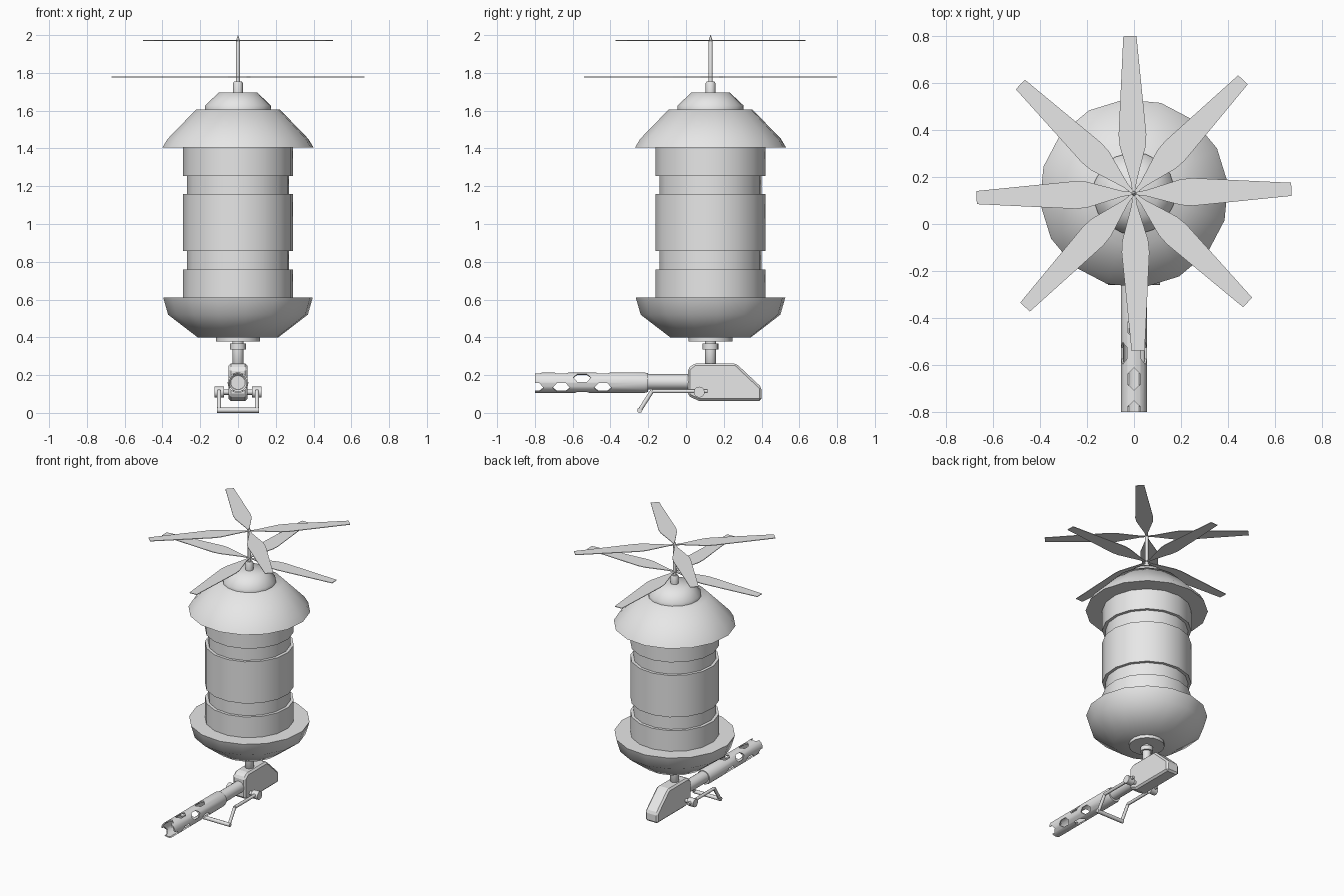
import bpy, bmesh, math
from mathutils import Vector

cube = bpy.data.objects.get("Cube")
if cube:
    bpy.data.objects.remove(cube, do_unlink=True)

# One plain grey for the whole machine
grey = bpy.data.materials.new("light_grey")
grey.use_nodes = True
grey.diffuse_color = (0.8, 0.8, 0.8, 1)
grey.node_tree.nodes["Principled BSDF"].inputs["Base Color"].default_value = (0.8, 0.8, 0.8, 1)

AXIS_Y = 0.13      # y of the vertical axis of the flying body
GUN_Z = 0.16       # height of the barrel axis


def activate(obj):
    bpy.ops.object.select_all(action='DESELECT')
    obj.select_set(True)
    bpy.context.view_layer.objects.active = obj


def finish(name, bm, angle=50, loc=(0, 0, 0), rot=(0, 0, 0)):
    bmesh.ops.recalc_face_normals(bm, faces=bm.faces)
    mesh = bpy.data.meshes.new(name)
    bm.to_mesh(mesh)
    bm.free()
    mesh.materials.append(grey)
    obj = bpy.data.objects.new(name, mesh)
    bpy.context.collection.objects.link(obj)
    obj.location = loc
    obj.rotation_euler = rot
    if angle:
        activate(obj)
        bpy.ops.object.shade_smooth_by_angle(angle=math.radians(angle))
    return obj


def lathe(name, profile, sides=16, closed=False, turn=6, loc=(0, AXIS_Y, 0), rot=(0, 0, 0)):
    """Turn a (radius, height) profile around z; closed makes a hollow ring."""
    bm = bmesh.new()
    rings = []
    for r, z in profile:
        angles = [math.radians(turn) + 2 * math.pi * i / sides for i in range(sides)]
        rings.append([bm.verts.new((r * math.cos(a), r * math.sin(a), z)) for a in angles])
    pairs = list(zip(rings, rings[1:]))
    if closed:
        pairs.append((rings[-1], rings[0]))
    else:
        bm.faces.new(rings[0])
        bm.faces.new(rings[-1])
    for a, b in pairs:
        for i in range(sides):
            j = (i + 1) % sides
            bm.faces.new((a[i], a[j], b[j], b[i]))
    return finish(name, bm, loc=loc, rot=rot)


def prism(bm, points, offset):
    """Extrude a closed outline along an offset vector."""
    base = [bm.verts.new(p) for p in points]
    top = [bm.verts.new(Vector(p) + Vector(offset)) for p in points]
    bm.faces.new(base)
    bm.faces.new(top)
    for i in range(len(base)):
        j = (i + 1) % len(base)
        bm.faces.new((base[i], base[j], top[j], top[i]))


def rod(bm, a, b, r, sides=8):
    """Add a straight round bar between two points."""
    a, b = Vector(a), Vector(b)
    d = b - a
    m = d.to_track_quat('Z', 'Y').to_matrix().to_4x4()
    m.translation = (a + b) / 2
    bmesh.ops.create_cone(bm, cap_ends=True, segments=sides, radius1=r, radius2=r,
                          depth=d.length, matrix=m)


# Body: bowl, ringed drum, roof and cap
lathe("base_bowl", [(0.215, 0.40), (0.372, 0.52), (0.398, 0.61)])
lathe("drum_body", [(0.293, 0.60), (0.293, 0.76), (0.272, 0.76), (0.272, 0.857),
                    (0.293, 0.857), (0.293, 1.16), (0.272, 1.16), (0.272, 1.255),
                    (0.293, 1.255), (0.293, 1.41)])
lathe("roof", [(0.402, 1.405), (0.375, 1.45), (0.222, 1.607)])
lathe("roof_cap", [(0.175, 1.60), (0.175, 1.628), (0.103, 1.695)])

# Mast with a collar and a pointed tip
lathe("mast_collar", [(0.026, 1.69), (0.026, 1.745), (0.02, 1.755)], 12)
lathe("mast", [(0.011, 1.74), (0.011, 1.97), (0.001, 2.0)], 10)


# Two four-bladed rotors
def rotor(name, z, turn):
    bm = bmesh.new()
    half = [(0.005, 0.006), (0.05, 0.012), (0.20, 0.055), (0.25, 0.059), (0.67, 0.028)]
    outline = half + [(x, -y) for x, y in reversed(half)]
    for k in range(4):
        a = math.radians(turn + 90 * k)
        c, s = math.cos(a), math.sin(a)
        prism(bm, [(x * c - y * s, x * s + y * c, 0) for x, y in outline], (0, 0, 0.004))
    finish(name, bm, angle=0, loc=(0, AXIS_Y, z))


rotor("lower_rotor", 1.776, 1.5)
rotor("upper_rotor", 1.97, 46.2)

# Swivel under the body
lathe("swivel_plate", [(0.117, 0.378), (0.117, 0.405)])
lathe("swivel_post", [(0.02, 0.24), (0.03, 0.25), (0.03, 0.335), (0.042, 0.335),
                      (0.042, 0.367), (0.03, 0.367), (0.03, 0.39)], 12)

# Gun receiver: side outline with chamfered edges
bm = bmesh.new()
side = [(0.01, 0.09), (0.01, 0.235), (0.045, 0.262), (0.265, 0.262),
        (0.40, 0.135), (0.40, 0.063), (0.07, 0.063)]
prism(bm, [(-0.05, y, z) for y, z in side], (0.10, 0, 0))
receiver = finish("gun_receiver", bm, angle=0)
bevel = receiver.modifiers.new("chamfer", 'BEVEL')
bevel.width = 0.012
bevel.segments = 1
bevel.limit_method = 'ANGLE'

# Barrel and its perforated jacket, both pointing to the front
FORWARD = (math.pi / 2, 0, 0)
lathe("gun_barrel", [(0.041, -0.03), (0.041, 0.24)], 16, turn=0,
      loc=(0, 0, GUN_Z + 0.004), rot=FORWARD)
jacket = lathe("barrel_jacket",
               [(0.038, 0.20), (0.05, 0.20), (0.055, 0.22), (0.055, 0.80),
                (0.046, 0.80), (0.046, 0.25), (0.038, 0.24)],
               18, closed=True, turn=0, loc=(0, 0, GUN_Z), rot=FORWARD)

# Six-sided holes in staggered rings of three, and notches at the muzzle
bm = bmesh.new()
hexagon = [(-0.047, 0), (-0.024, 0.025), (0.024, 0.025),
           (0.047, 0), (0.024, -0.025), (-0.024, -0.025)]
for dist, first in ((0.44, 90), (0.55, 30), (0.66, 90), (0.80, 90)):
    for k in range(3):
        a = math.radians(first + 120 * k)
        out = Vector((math.cos(a), math.sin(a), 0))
        tangent = Vector((-math.sin(a), math.cos(a), 0))
        pts = [out * 0.02 + tangent * t + Vector((0, 0, dist + u)) for u, t in hexagon]
        prism(bm, pts, out * 0.07)
cutter = finish("hole_cutter", bm, angle=0, loc=(0, 0, GUN_Z), rot=FORWARD)
cutter.hide_render = True
bpy.context.view_layer.update()
cut = jacket.modifiers.new("holes", 'BOOLEAN')
cut.operation = 'DIFFERENCE'
cut.solver = 'EXACT'
cut.object = cutter
activate(jacket)
# Cut before the smoothing so the hole rims stay crisp
bpy.ops.object.modifier_move_to_index(modifier="holes", index=0)
bpy.ops.object.modifier_apply(modifier="holes")
bpy.data.objects.remove(cutter, do_unlink=True)
bpy.ops.object.shade_smooth_by_angle(angle=math.radians(30))

# Pivot bar with a knob at each end
bm = bmesh.new()
rod(bm, (-0.10, 0.07, 0.11), (0.10, 0.07, 0.11), 0.014)
for s in (-1, 1):
    rod(bm, (s * 0.075, 0.07, 0.11), (s * 0.125, 0.07, 0.11), 0.029, 12)
finish("pivot_bar", bm)

# U-shaped handle: two bent arms and a cross bar
bm = bmesh.new()
for s in (-1, 1):
    path = [(s * 0.10, 0.115, 0.115), (s * 0.10, -0.18, 0.115), (s * 0.10, -0.245, 0.014)]
    for a, b in zip(path, path[1:]):
        rod(bm, a, b, 0.011)
rod(bm, (-0.11, -0.245, 0.014), (0.11, -0.245, 0.014), 0.014)
finish("handle", bm)
